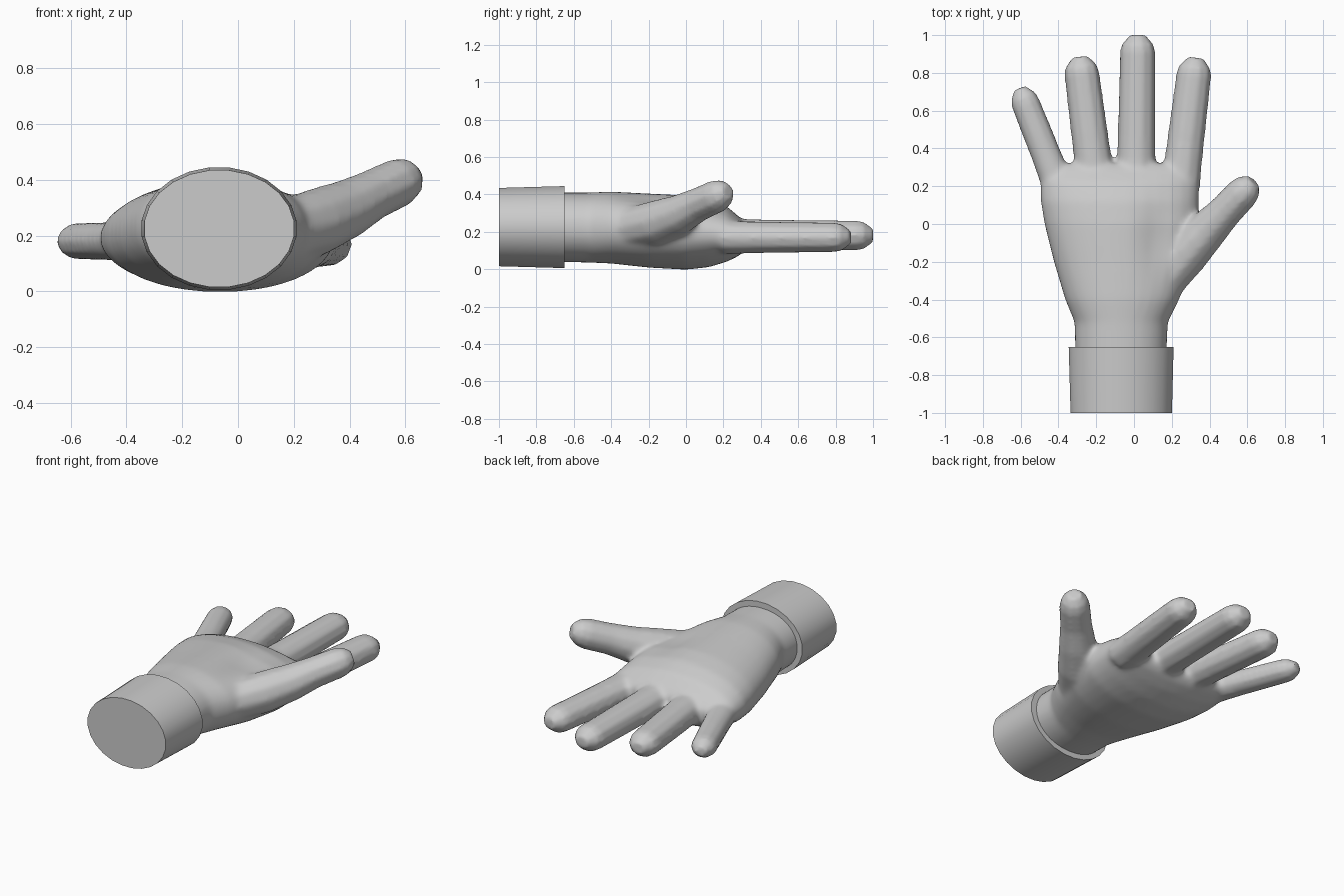
import bpy, bmesh, math
from mathutils import Vector

if "Cube" in bpy.data.objects:
    bpy.data.objects.remove(bpy.data.objects["Cube"])

skin = bpy.data.materials.new("plain_grey")
skin.diffuse_color = (0.6, 0.6, 0.6, 1)
skin.use_nodes = True
skin.node_tree.nodes["Principled BSDF"].inputs["Base Color"].default_value = skin.diffuse_color


def loft(bm, rings):
    """Skin a list of equal-length point rings and cap both ends."""
    loops = [[bm.verts.new(p) for p in ring] for ring in rings]
    n = len(loops[0])
    for a, b in zip(loops, loops[1:]):
        for i in range(n):
            bm.faces.new((a[i], a[(i + 1) % n], b[(i + 1) % n], b[i]))
    bm.faces.new(loops[0][::-1])
    bm.faces.new(loops[-1])


def section(y, x0, x1, z0, z1, n, power=2.0):
    """Rounded cross-section standing across the y axis."""
    pts = []
    for i in range(n):
        a = 2 * math.pi * (i + 0.5) / n
        c, s = math.cos(a), math.sin(a)
        px = math.copysign(abs(c) ** (2 / power), c)
        pz = math.copysign(abs(s) ** (2 / power), s)
        pts.append(Vector(((x0 + x1) / 2 + px * (x1 - x0) / 2, y,
                           (z0 + z1) / 2 + pz * (z1 - z0) / 2)))
    return pts


def digit(bm, path, n=10, flat=1.0):
    """Tube through (x, y, z, radius) stations; flat squashes its height."""
    pts = [Vector(p[:3]) for p in path]
    rings = []
    for i, p in enumerate(pts):
        d = (pts[min(i + 1, len(pts) - 1)] - pts[max(i - 1, 0)]).normalized()
        side = d.cross(Vector((0, 0, 1))).normalized()
        up = side.cross(d)
        r = path[i][3]
        rings.append([p + side * r * math.cos(2 * math.pi * k / n)
                      + up * r * flat * math.sin(2 * math.pi * k / n) for k in range(n)])
    loft(bm, rings)


def finish(bm, name):
    bmesh.ops.recalc_face_normals(bm, faces=bm.faces)
    me = bpy.data.meshes.new(name)
    bm.to_mesh(me)
    bm.free()
    ob = bpy.data.objects.new(name, me)
    bpy.context.collection.objects.link(ob)
    me.materials.append(skin)
    return ob


def activate(ob):
    bpy.ops.object.select_all(action='DESELECT')
    ob.select_set(True)
    bpy.context.view_layer.objects.active = ob


# Palm and wrist
bm = bmesh.new()
palm = [(-0.75, -0.31, 0.17, 0.04, 0.41), (-0.52, -0.315, 0.18, 0.035, 0.41),
        (-0.40, -0.365, 0.24, 0.03, 0.415), (-0.20, -0.425, 0.31, 0.008, 0.405),
        (0.0, -0.475, 0.345, -0.003, 0.395), (0.12, -0.495, 0.345, 0.01, 0.375),
        (0.22, -0.495, 0.345, 0.04, 0.335), (0.29, -0.46, 0.34, 0.075, 0.275),
        (0.32, -0.42, 0.31, 0.11, 0.24)]
loft(bm, [section(*s, 32, 2.1) for s in palm])

# Fingers: base x, base y, end x, end y, radius, height
for bx, by, ex, ey, r, z in ((-0.40, 0.20, -0.598, 0.70, 0.081, 0.18),
                             (-0.20, 0.20, -0.285, 0.865, 0.099, 0.18),
                             (0.01, 0.20, 0.02, 0.98, 0.1, 0.18),
                             (0.245, 0.20, 0.325, 0.86, 0.099, 0.17)):
    a, b = Vector((bx, by, z)), Vector((ex, ey, z))
    d = (b - a).normalized()
    stations = [(a, r * 1.08), (a.lerp(b, 0.35), r), (b - d * 0.07, r * 0.94),
                (b - d * 0.03, r * 0.85), (b + d * 0.02, r * 0.42)]
    digit(bm, [(*p, q) for p, q in stations], 10, 0.87)

# Thumb
digit(bm, [(0.06, -0.42, 0.21, 0.10), (0.16, -0.29, 0.22, 0.12), (0.28, -0.15, 0.25, 0.123),
           (0.39, -0.03, 0.295, 0.108), (0.48, 0.065, 0.345, 0.092),
           (0.575, 0.165, 0.39, 0.088), (0.605, 0.197, 0.405, 0.076),
           (0.632, 0.226, 0.415, 0.042)], 10)
hand = finish(bm, "hand")

# Merge the parts into one skin and soften the webs between the digits
remesh = hand.modifiers.new("merge", 'REMESH')
remesh.mode = 'VOXEL'
remesh.voxel_size = 0.014
activate(hand)
bpy.ops.object.modifier_apply(modifier="merge")
group = hand.vertex_groups.new(name="soft")
for v in hand.data.vertices:
    x, y, z = v.co
    tip = max(0.0, min(1.0, (0.48 - y) / 0.15)) * max(0.0, min(1.0, (0.56 - x) / 0.15))
    group.add([v.index], 0.1 + 0.9 * tip, 'REPLACE')
    # Shallow hollow in the cup of the palm
    if z > 0.25 and x < 0.35:
        v.co.z -= 0.025 * math.exp(-((x - 0.12) / 0.09) ** 2 - ((y + 0.1) / 0.2) ** 2)
smooth = hand.modifiers.new("soften", 'SMOOTH')
smooth.factor = 0.5
smooth.iterations = 14
smooth.vertex_group = "soft"
bpy.ops.object.modifier_apply(modifier="soften")
bpy.ops.object.shade_smooth_by_angle(angle=math.radians(40))

# Cuff
bm = bmesh.new()
loft(bm, [section(-1.0, -0.338, 0.203, 0.014, 0.436, 24),
          section(-0.65, -0.348, 0.212, 0.004, 0.446, 24)])
cuff = finish(bm, "cuff")
activate(cuff)
bpy.ops.object.shade_smooth_by_angle(angle=math.radians(30))
